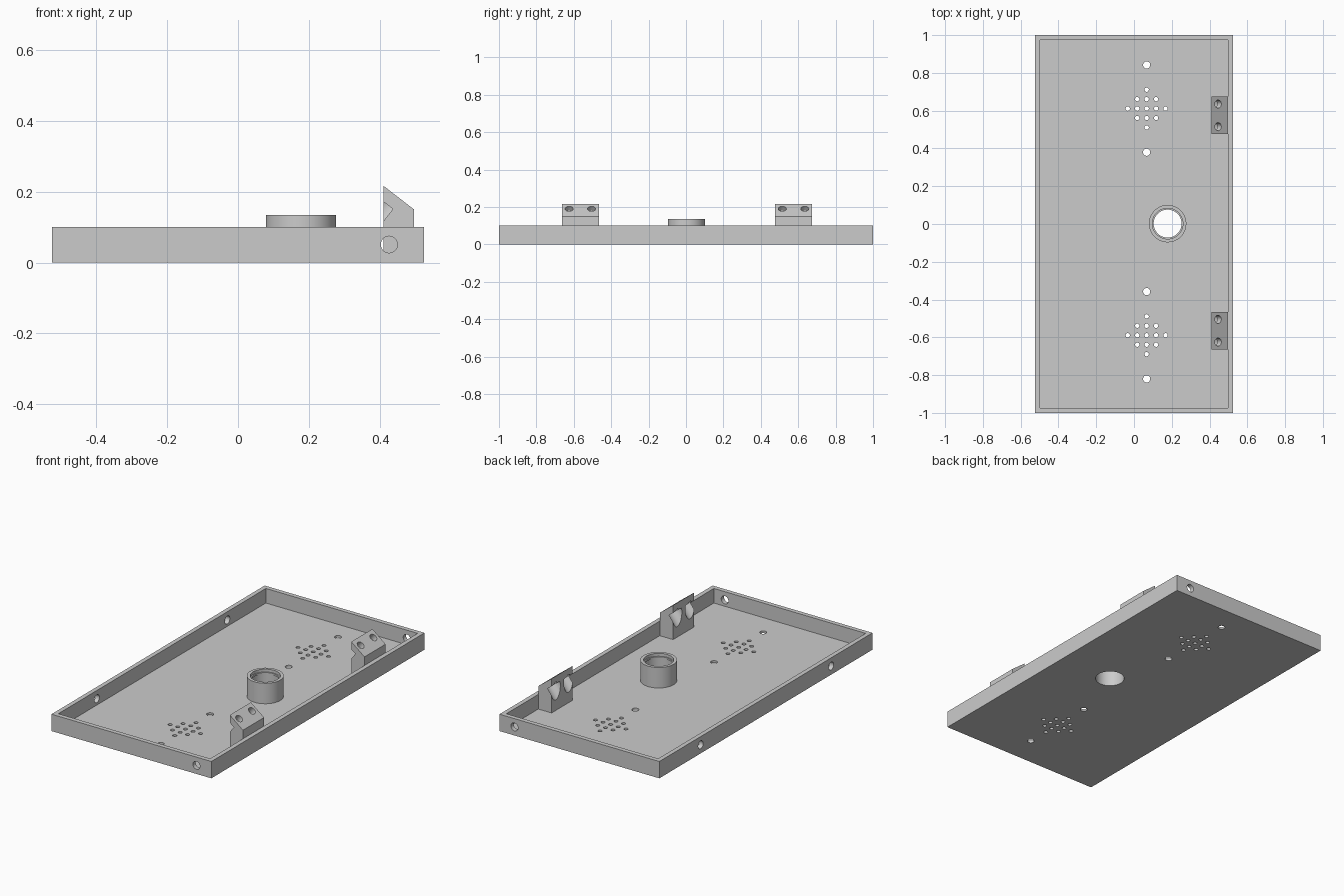
import bpy, bmesh, math
from mathutils import Matrix, Vector

old = bpy.data.objects.get("Cube")
if old:
    bpy.data.objects.remove(old, do_unlink=True)

grey = bpy.data.materials.new("plain grey")
grey.use_nodes = True
colour = (0.6, 0.6, 0.6, 1)
grey.diffuse_color = colour
grey.node_tree.nodes["Principled BSDF"].inputs["Base Color"].default_value = colour

HALF_X, HALF_Y, HEIGHT = 0.525, 1.0, 0.1
WALL, FLOOR = 0.0265, 0.0133
HUB_X, HUB_Y = 0.178, 0.002


def make_object(name, bm):
    bmesh.ops.recalc_face_normals(bm, faces=bm.faces)
    mesh = bpy.data.meshes.new(name)
    bm.to_mesh(mesh)
    bm.free()
    mesh.materials.append(grey)
    obj = bpy.data.objects.new(name, mesh)
    bpy.context.collection.objects.link(obj)
    return obj


def add_box(bm, low, high):
    low, high = Vector(low), Vector(high)
    matrix = Matrix.Translation((low + high) / 2) @ Matrix.Diagonal((high - low).to_4d())
    bmesh.ops.create_cube(bm, size=1, matrix=matrix)


def add_rod(bm, start, end, radius, sides=32):
    start, end = Vector(start), Vector(end)
    axis = end - start
    matrix = Matrix.Translation((start + end) / 2) @ axis.to_track_quat('Z', 'Y').to_matrix().to_4x4()
    bmesh.ops.create_cone(bm, cap_ends=True, segments=sides, radius1=radius,
                          radius2=radius, depth=axis.length, matrix=matrix)


def activate(obj):
    bpy.ops.object.select_all(action='DESELECT')
    obj.select_set(True)
    bpy.context.view_layer.objects.active = obj


def cut(obj, bm):
    cutter = make_object("cutter", bm)
    cutter.hide_render = True
    mod = obj.modifiers.new("cut", 'BOOLEAN')
    mod.operation, mod.solver, mod.object = 'DIFFERENCE', 'EXACT', cutter
    activate(obj)
    bpy.ops.object.modifier_apply(modifier=mod.name)
    bpy.data.objects.remove(cutter, do_unlink=True)


def smooth(obj):
    activate(obj)
    bpy.ops.object.shade_smooth_by_angle(angle=math.radians(30))


# Open tray
bm = bmesh.new()
add_box(bm, (-HALF_X, -HALF_Y, 0), (HALF_X, HALF_Y, HEIGHT))
tray = make_object("tray", bm)
bm = bmesh.new()
add_box(bm, (WALL - HALF_X, WALL - HALF_Y, FLOOR), (HALF_X - WALL, HALF_Y - WALL, 0.3))
cut(tray, bm)

# Holes in the floor: hub opening, vent diamonds and mounting holes
bm = bmesh.new()


def floor_hole(x, y, radius, sides):
    add_rod(bm, (x, y, -0.02), (x, y, 0.05), radius, sides)


floor_hole(HUB_X, HUB_Y, 0.08, 64)
VENT_X, STEP = 0.067, 0.05
for vent_y in (-0.589, 0.611):
    for side in (-1, 1):
        floor_hole(VENT_X, vent_y + side * 0.231, 0.019, 32)
    for i in range(-2, 3):
        for j in range(-2, 3):
            if abs(i) + abs(j) <= 2:
                floor_hole(VENT_X + i * STEP, vent_y + j * STEP, 0.0115, 20)

# Holes in the end walls and the right wall
for side in (-1, 1):
    add_rod(bm, (0.427, side * 0.95, 0.051), (0.427, side * 1.05, 0.051), 0.0235)
    add_rod(bm, (-0.56, side * 0.612, 0.051), (-0.48, side * 0.612, 0.051), 0.0235)
cut(tray, bm)
smooth(tray)

# Hub ring with an inner lip, turned around its axis
bm = bmesh.new()
profile = [(0.08, FLOOR), (0.099, FLOOR), (0.099, 0.135), (0.081, 0.135),
           (0.081, 0.118), (0.074, 0.118), (0.074, 0.108), (0.08, 0.108)]
verts = [bm.verts.new((r, 0, z)) for r, z in profile]
edges = [bm.edges.new((v, verts[i - 1])) for i, v in enumerate(verts)]
bmesh.ops.spin(bm, geom=verts + edges, cent=(0, 0, 0), axis=(0, 0, 1),
               angle=math.tau, steps=64, use_merge=False)
bmesh.ops.remove_doubles(bm, verts=bm.verts, dist=0.0001)
bmesh.ops.translate(bm, verts=bm.verts, vec=(HUB_X, HUB_Y, 0))
smooth(make_object("hub_ring", bm))

# Sloped brackets with two screw bores and nut pockets each
X0, X1, TOP, SHOULDER, HALF_W = 0.411, 0.4975, 0.217, 0.15, 0.099
inward = Vector((SHOULDER - TOP, 0, X0 - X1)).normalized()
for name, mid in (("front_bracket", -0.565), ("back_bracket", 0.575)):
    bm = bmesh.new()
    outline = [(X0, FLOOR), (X1, FLOOR), (X1, SHOULDER), (X0, TOP)]
    face = bm.faces.new([bm.verts.new((x, mid - HALF_W, z)) for x, z in outline])
    extruded = bmesh.ops.extrude_face_region(bm, geom=[face])["geom"]
    bmesh.ops.translate(bm, vec=(0, 2 * HALF_W, 0),
                        verts=[v for v in extruded if isinstance(v, bmesh.types.BMVert)])
    bracket = make_object(name, bm)
    for radius, begin in ((0.0215, -0.1), (0.043, 0.035)):
        bm = bmesh.new()
        for side in (-1, 1):
            centre = Vector((0.445, mid + side * 0.06, 0.19))
            add_rod(bm, centre + inward * begin, centre + inward * 0.16, radius, 40)
        cut(bracket, bm)
    smooth(bracket)
